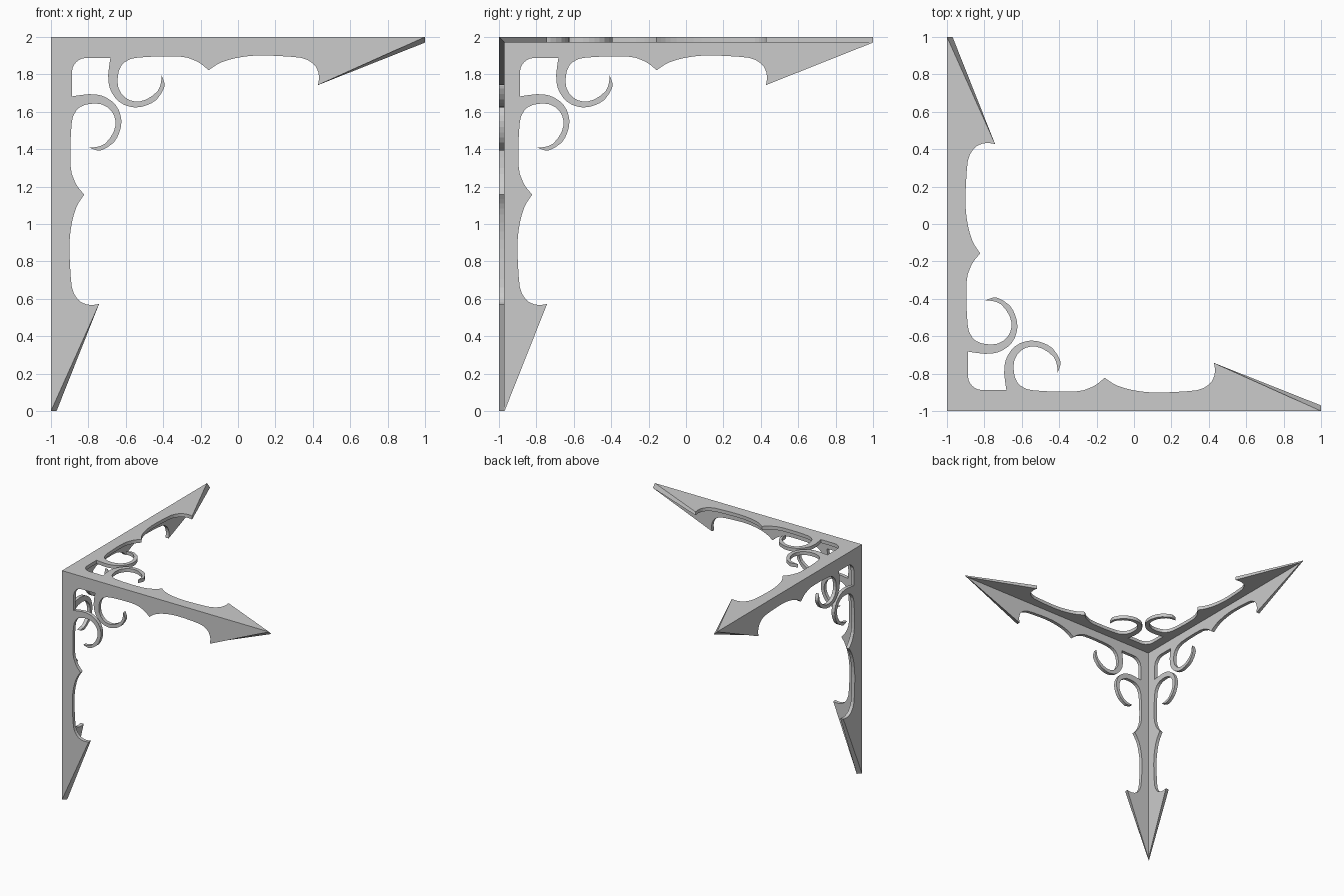
import bpy, bmesh
from mathutils import Vector

if "Cube" in bpy.data.objects:
    bpy.data.objects.remove(bpy.data.objects["Cube"])

T = 0.03      # plate thickness
L = 2.0       # arm length

# Inner outline of one arm (distance along arm, distance from edge),
# as smooth runs that meet at sharp corners
RUNS = [
    # rounded inner corner up to the scroll root
    [(.135, .135), (.155, .12), (.19, .112), (.318, .112)],
    # outer side of the scroll
    [(.318, .112), (.306, .2), (.313, .27), (.345, .327), (.39, .362), (.45, .377),
     (.51, .366), (.565, .335), (.604, .275), (.606, .245), (.592, .205)],
    # inner side of the scroll, back to the bar
    [(.592, .205), (.588, .245), (.57, .29), (.51, .334), (.45, .345), (.395, .323),
     (.36, .27), (.358, .205), (.375, .155), (.41, .125), (.46, .111), (.58, .104),
     (.7, .106), (.755, .12), (.80, .142), (.843, .178)],
    # cusp to barb
    [(.843, .178), (.89, .146), (.95, .122), (1.04, .104), (1.13, .099), (1.24, .103),
     (1.34, .112), (1.39, .134), (1.42, .165), (1.433, .21), (1.428, .257)],
]


def smooth(run, n=2):
    """Catmull-Rom subdivision of an open run, without its last point."""
    p = [Vector(q) for q in run]
    p = [2 * p[0] - p[1]] + p + [2 * p[-1] - p[-2]]
    out = []
    for a, b, c, d in zip(p, p[1:], p[2:], p[3:]):
        for k in range(n):
            t = k / n
            q = 0.5 * (2 * b + (c - a) * t + (2 * a - 5 * b + 4 * c - d) * t * t
                       + (3 * b - a - 3 * c + d) * t ** 3)
            out.append((q.x, q.y))
    return out


half = [q for run in RUNS for q in smooth(run)] + [RUNS[-1][-1]]
# Full L outline: corner, tip, back along the arm, then the mirrored arm
outline = [(0, 0), (L, 0)] + half[::-1] + [(v, u) for u, v in half[1:]] + [(0, L)]

# The three plates meeting at the corner
PLATES = [
    lambda u, v, w: (u - 1, w - 1, 2 - v),    # front
    lambda u, v, w: (w - 1, u - 1, 2 - v),    # left side
    lambda u, v, w: (u - 1, v - 1, 2 - w),    # top
]

bm = bmesh.new()
for place in PLATES:
    outer = [bm.verts.new(place(u, v, 0)) for u, v in outline]
    # inner face is mitred along the shared edges
    inner = [bm.verts.new(place(max(u, T), max(v, T), T)) for u, v in outline]
    bm.faces.new(outer)
    bm.faces.new(inner[::-1])
    # rim, skipping the two mitred edges at the start and end of the outline
    for i in range(1, len(outline) - 1):
        bm.faces.new((outer[i], inner[i], inner[i + 1], outer[i + 1]))

bmesh.ops.remove_doubles(bm, verts=bm.verts, dist=1e-5)
bmesh.ops.recalc_face_normals(bm, faces=bm.faces)
mesh = bpy.data.meshes.new("corner_bracket")
bm.to_mesh(mesh)
bm.free()
bpy.context.collection.objects.link(bpy.data.objects.new("corner_bracket", mesh))
